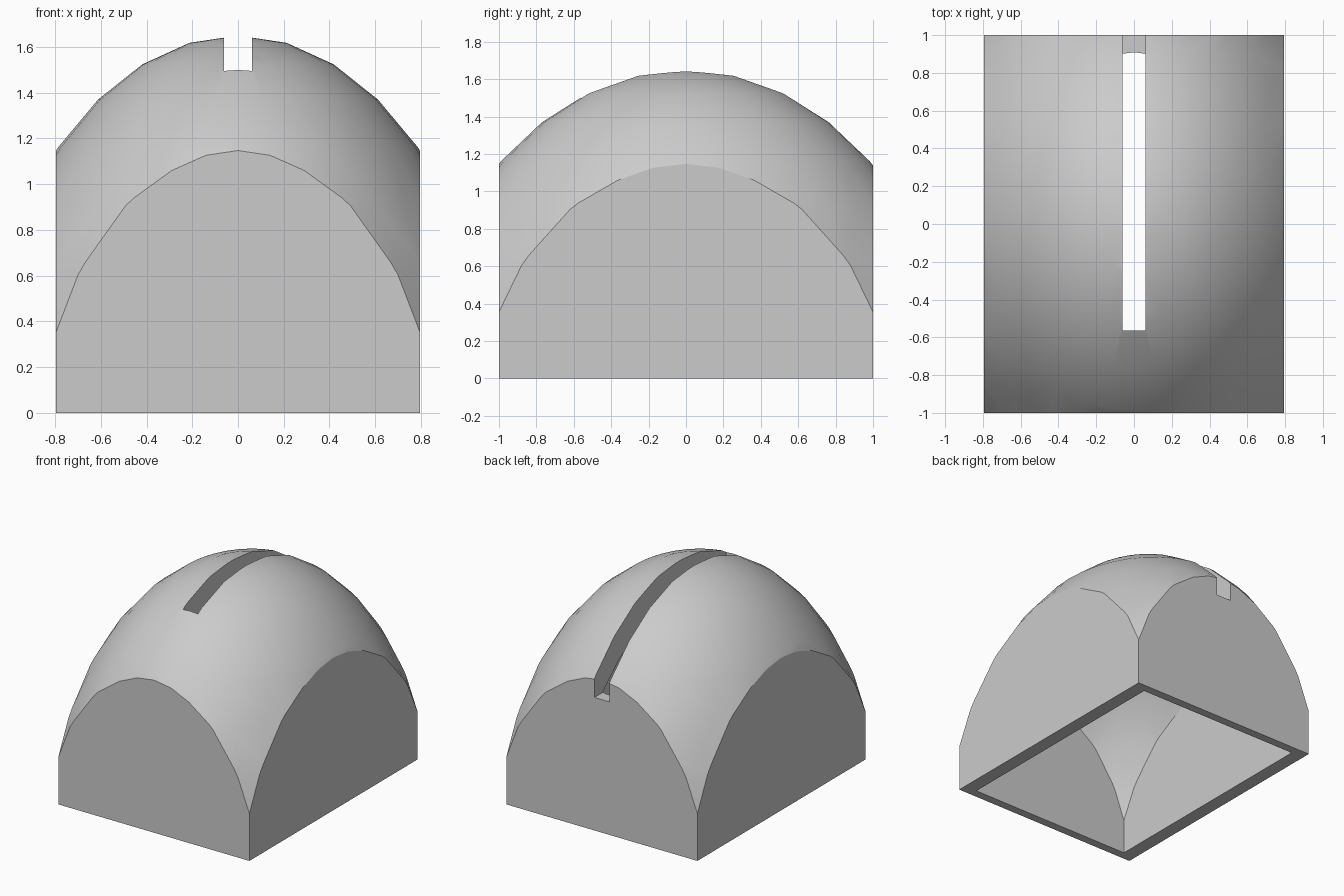
import bpy
import math

# Remove the default cube
cube = bpy.data.objects.get("Cube")
if cube:
    bpy.data.objects.remove(cube, do_unlink=True)

CENTRE_Z = -0.44   # shared centre of both ellipsoids


def box(name, low, high):
    """Axis-aligned box between two corners."""
    bpy.ops.mesh.primitive_cube_add(size=1)
    ob = bpy.context.object
    ob.name = name
    ob.location = [(a + b) / 2 for a, b in zip(low, high)]
    ob.scale = [b - a for a, b in zip(low, high)]
    bpy.ops.object.transform_apply(location=True, rotation=False, scale=True)
    return ob


def cut(target, tool, operation):
    """Apply a boolean and discard the tool."""
    tool.hide_render = True
    mod = target.modifiers.new("cut", 'BOOLEAN')
    mod.operation = operation
    mod.solver = 'EXACT'
    mod.object = tool
    bpy.context.view_layer.objects.active = target
    bpy.ops.object.modifier_apply(modifier=mod.name)
    bpy.data.objects.remove(tool, do_unlink=True)


def domed_block(name, half_x, half_y, height, base):
    """Ellipsoid trimmed by four upright walls and a flat base."""
    bpy.ops.mesh.primitive_uv_sphere_add(segments=36, ring_count=18, radius=1)
    ob = bpy.context.object
    ob.name = name
    ob.location.z = CENTRE_Z
    ob.scale = (half_x * 1.54, half_y * 1.54, height)
    bpy.ops.object.transform_apply(location=True, rotation=False, scale=True)
    cut(ob, box("trim", (-half_x, -half_y, base), (half_x, half_y, 3)), 'INTERSECT')
    return ob


# Hollow shell, open underneath
shell = domed_block("domed_shell", 0.795, 1.0, 2.09, 0)
cut(shell, domed_block("cavity", 0.69, 0.935, 1.86, -0.1), 'DIFFERENCE')

# Slot along the crown, running out through the back wall
cut(shell, box("slot", (-0.062, -0.565, 1.0), (0.062, 1.2, 2)), 'DIFFERENCE')

# Plain grey material
grey = bpy.data.materials.new("light_grey")
grey.use_nodes = True
colour = (0.6, 0.6, 0.6, 1)
grey.diffuse_color = colour
grey.node_tree.nodes["Principled BSDF"].inputs["Base Color"].default_value = colour
shell.data.materials.clear()
shell.data.materials.append(grey)
for face in shell.data.polygons:
    face.material_index = 0

# Smooth dome with crisp cut edges
bpy.ops.object.select_all(action='DESELECT')
shell.select_set(True)
bpy.context.view_layer.objects.active = shell
bpy.ops.object.shade_smooth_by_angle(angle=math.radians(25))
